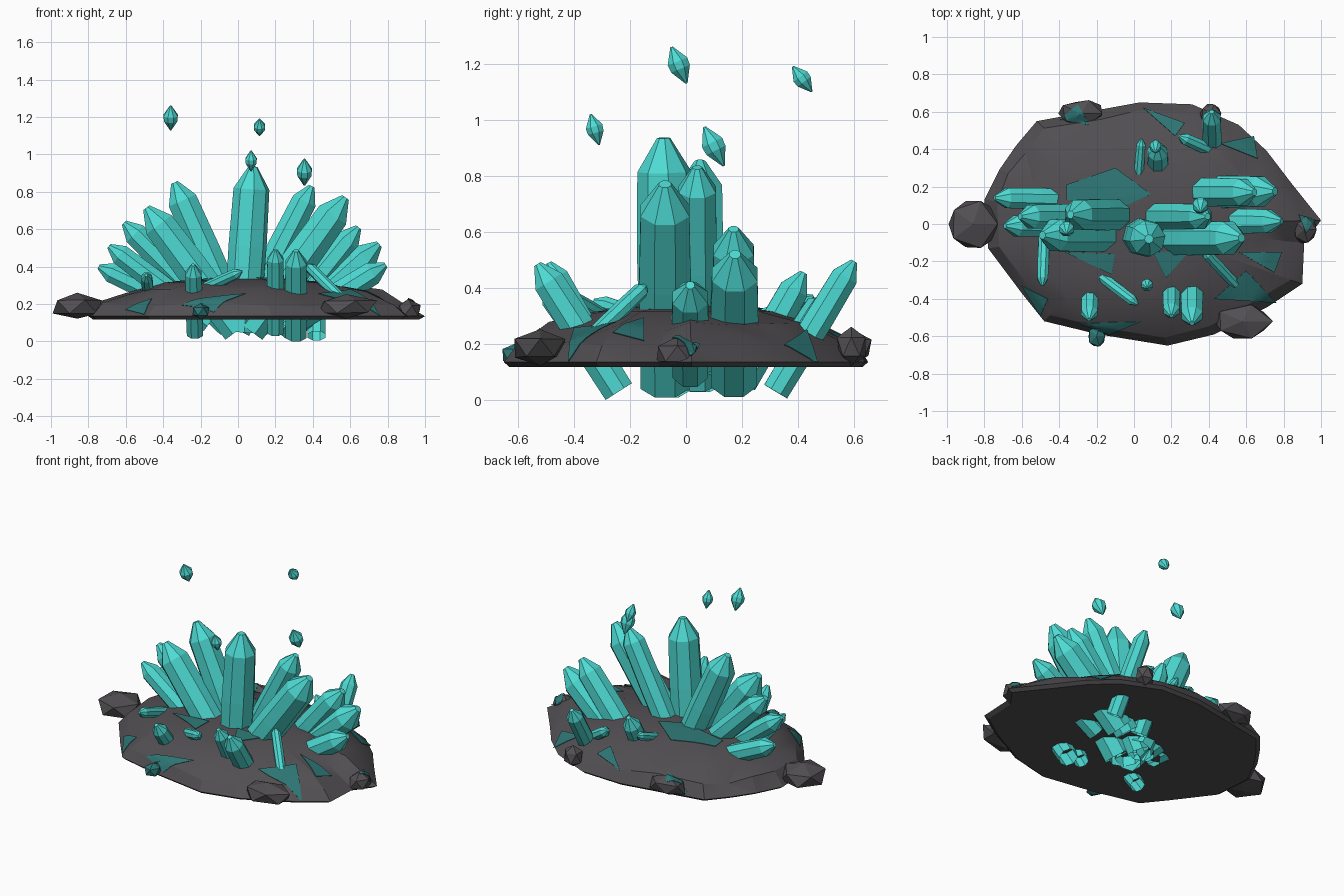
import bpy, bmesh, math, random
from mathutils import Vector
from mathutils.bvhtree import BVHTree

random.seed(4)
cube = bpy.data.objects.get("Cube")
if cube:
    bpy.data.objects.remove(cube, do_unlink=True)


def material(name, rgb):
    m = bpy.data.materials.new(name)
    m.use_nodes = True
    m.diffuse_color = (*rgb, 1)
    m.node_tree.nodes["Principled BSDF"].inputs["Base Color"].default_value = (*rgb, 1)
    return m


ROCK = material("dark_rock", (0.084, 0.078, 0.084))
TEAL = material("teal_crystal", (0.075, 0.70, 0.65))
DEEP = material("deep_teal", (0.026, 0.18, 0.175))
rock_trees = []


def finish(bm, name, mat, smooth=None):
    bmesh.ops.recalc_face_normals(bm, faces=bm.faces[:])
    mesh = bpy.data.meshes.new(name)
    bm.to_mesh(mesh)
    bm.free()
    mesh.materials.append(mat)
    ob = bpy.data.objects.new(name, mesh)
    bpy.context.collection.objects.link(ob)
    if smooth:
        bpy.ops.object.select_all(action='DESELECT')
        ob.select_set(True)
        bpy.context.view_layer.objects.active = ob
        bpy.ops.object.shade_smooth_by_angle(angle=math.radians(smooth))


def skin(bm, rings):
    """Join successive closed rings of vertices with quads."""
    for a, b in zip(rings, rings[1:]):
        for i in range(len(a)):
            j = (i + 1) % len(a)
            bm.faces.new((a[i], a[j], b[j], b[i]))


def spindle(name, base, tip, profile, sides=8, closed=True):
    """Faceted solid: profile of (radius, distance) along base to tip."""
    base, tip = Vector(base), Vector(tip)
    turn = (tip - base).to_track_quat('Z', 'Y')
    bm = bmesh.new()
    rings = []
    for r, d in profile:
        ring = []
        for i in range(sides):
            a = math.tau * (i + 0.5) / sides
            ring.append(bm.verts.new(base + turn @ Vector((r * math.cos(a), r * math.sin(a), d))))
        rings.append(ring)
    skin(bm, rings)
    bm.faces.new(rings[-1])
    if closed:
        bm.faces.new(rings[0])
    finish(bm, name, TEAL)


def crystal(name, base, tip, r):
    length = (Vector(tip) - Vector(base)).length
    shoulder = length - 1.2 * r
    spindle(name, base, tip, [(r * 0.97, 0), (r * 1.03, shoulder * 0.6), (r * 0.97, shoulder),
                              (r * 0.24, length)], closed=False)


# Rock slab: irregular outline lofted into a low dome
outline = [(1.0, .02), (.84, .22), (.71, .39), (.56, .53), (.31, .64), (.03, .65), (-.19, .61),
           (-.52, .55), (-.63, .42), (-.72, .29), (-.80, .13), (-.78, -.13), (-.60, -.37),
           (-.48, -.52), (-.19, -.59), (.18, -.65), (.43, -.59), (.72, -.44), (.90, -.32), (.91, -.1)]
levels = [(.97, .118), (1, .135), (.92, .205), (.76, .265), (.5, .315), (.25, .335)]
bm = bmesh.new()
rings = []
for k, (s, z) in enumerate(levels):
    wobble = .02 if k in (2, 3) else 0
    rings.append([bm.verts.new((x * s * (1 + random.uniform(-wobble, wobble)),
                                y * s * (1 + random.uniform(-wobble, wobble)),
                                z + random.uniform(-wobble, wobble))) for x, y in outline])
skin(bm, rings)
bm.faces.new(rings[0])
peak = bm.verts.new((0, 0, .338))
for i, v in enumerate(rings[-1]):
    bm.faces.new((v, rings[-1][(i + 1) % len(outline)], peak))
bmesh.ops.triangulate(bm, faces=[f for f in bm.faces if len(f.verts) == 4])
rock_trees.append(BVHTree.FromBMesh(bm))
finish(bm, "rock_slab", ROCK, 18)


# Boulders around the rim
def boulder(name, centre, size, mat=ROCK):
    bm = bmesh.new()
    bmesh.ops.create_icosphere(bm, subdivisions=1, radius=1)
    for v in bm.verts:
        v.co *= random.uniform(.9, 1.1)
        v.co = Vector([c + s * p for c, s, p in zip(centre, size, v.co)])
        v.co.z = max(v.co.z, .122)
    rock_trees.append(BVHTree.FromBMesh(bm))
    finish(bm, name, mat)


boulder("boulder_right", (-.86, 0, .185), (.14, .14, .075))
boulder("boulder_front_left", (.58, -.52, .185), (.17, .10, .07))
boulder("boulder_back_right", (-.28, .59, .185), (.13, .08, .065))
boulder("boulder_back_left", (.41, .59, .19), (.06, .055, .07))
boulder("boulder_left", (.91, -.03, .165), (.07, .08, .06))
boulder("rim_shard", (-.2, -.6, .16), (.05, .06, .045), DEEP)

# Teal mineral patches draped over the rock
patches = [
    [(-.36, .21), (-.10, .30), (.09, .16), (-.04, .10), (-.36, .13)],
    [(.05, .62), (.27, .54), (.22, .47)],
    [(.46, .43), (.64, .47), (.66, .35)],
    [(-.37, -.15), (-.10, -.16), (-.12, -.27)],
    [(.10, -.15), (.30, -.14), (.17, -.29)],
    [(.56, -.15), (.79, -.15), (.75, -.26)],
    [(.43, -.40), (.60, -.25), (.76, -.42)],
    [(-.60, -.33), (-.46, -.40), (-.50, -.49)],
    [(-.30, -.53), (.04, -.52), (-.13, -.59)],
    [(-.40, .56), (-.24, .53), (-.30, .64)],
    [(.88, .05), (.97, .02), (.92, -.05)],
]


def surface_height(p):
    hits = [t.ray_cast(Vector((p.x, p.y, 1)), Vector((0, 0, -1)))[0] for t in rock_trees]
    return max([h.z for h in hits if h], default=.13)


for n, shape in enumerate(patches):
    bm = bmesh.new()
    bm.faces.new([bm.verts.new((x, y, 0)) for x, y in shape])
    bmesh.ops.triangulate(bm, faces=bm.faces[:])
    bmesh.ops.subdivide_edges(bm, edges=bm.edges[:], cuts=7, use_grid_fill=True)
    bmesh.ops.triangulate(bm, faces=bm.faces[:])
    for v in bm.verts:
        v.co.z = surface_height(v.co) + .005
    bm.normal_update()
    bmesh.ops.solidify(bm, geom=bm.faces[:], thickness=.003)
    finish(bm, f"mineral_patch_{n + 1}", DEEP, 18)

# Large crystals fanning out from the middle, open underneath
fan = [
    ((.02, -.065, .05), (.08, -.08, .935), .10),
    ((.01, .05, .06), (-.34, .05, .85), .088),
    ((.00, -.06, .06), (-.49, -.06, .715), .094),
    ((-.05, .04, .08), (-.61, .04, .635), .07),
    ((-.15, -.01, .10), (-.69, -.01, .51), .062),
    ((-.25, .13, .17), (-.745, .14, .40), .06),
    ((.00, .04, .06), (.395, .04, .83), .074),
    ((.06, -.075, .06), (.575, -.075, .77), .097),
    ((.20, .17, .06), (.645, .17, .61), .08),
    ((.26, .17, .07), (.755, .175, .52), .09),
    ((.30, .015, .10), (.79, .015, .41), .07),
]
for n, (base, tip, r) in enumerate(fan):
    crystal(f"fan_crystal_{n + 1}", base, tip, r)

# Outer crystals leaning to the front and back
outer = [
    ((-.23, -.24, .04), (-.24, -.51, .41), .048),
    ((.20, -.25, .05), (.20, -.49, .49), .048),
    ((.31, -.24, .03), (.31, -.53, .485), .062),
    ((.42, .32, .03), (.415, .60, .495), .053),
    ((.13, .20, .06), (.125, .42, .455), .058),
]
for n, (base, tip, r) in enumerate(outer):
    crystal(f"outer_crystal_{n + 1}", base, tip, r)

# Thin splinters lying low on the rock
splinters = [
    ((.02, .20, .27), (.04, .455, .37), .027),
    ((.44, .38, .22), (.24, .47, .36), .034),
    ((-.19, -.27, .28), (.02, -.43, .375), .03),
    ((.54, -.32, .24), (.37, -.14, .41), .03),
    ((-.48, -.06, .26), (-.49, -.33, .355), .032),
]
for n, (base, tip, r) in enumerate(splinters):
    crystal(f"splinter_{n + 1}", base, tip, r)

# Floating double-pointed shards
floaters = [
    ((-.36, -.025, 1.195), (.054, .13), .041),
    ((.115, .415, 1.145), (.068, .09), .033),
    ((.07, -.325, .965), (.030, .11), .033),
    ((.355, .10, .905), (.070, .14), .043),
]
for n, (centre, (dy, dz), r) in enumerate(floaters):
    c, half = Vector(centre), Vector((0, -dy / 2, dz / 2))
    h = half.length * 2
    spindle(f"floating_shard_{n + 1}", c - half, c + half,
            [(r * .1, 0), (r * .95, h * .4), (r, h * .6), (r * .12, h)])
